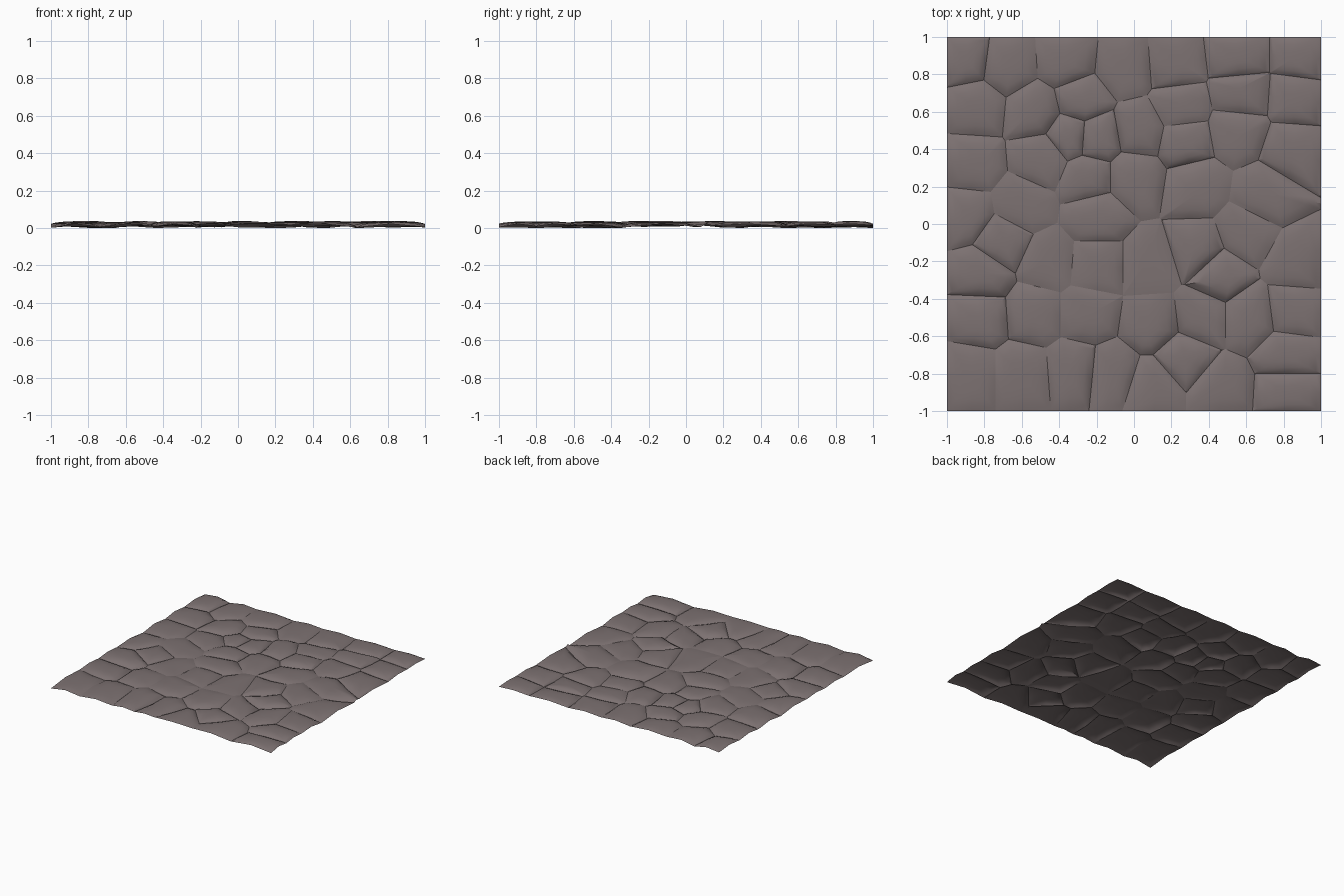
import bpy, random
from mathutils import Vector, noise

if "Cube" in bpy.data.objects:
    bpy.data.objects.remove(bpy.data.objects["Cube"])

random.seed(4)

# Stone centres across the square patch of rocky ground
SEEDS = [(-.9, .88), (-.68, .85), (-.36, .87), (-.05, .84), (.22, .86), (.55, .9), (.9, .9),
         (.57, .69), (.87, .67), (-.85, .63), (-.53, .6), (-.28, .66), (.25, .62),
         (-.34, .47), (-.2, .46), (.03, .5), (.27, .45), (.55, .5), (.85, .4),
         (-.49, .35), (-.25, .25), (-.87, .32), (0, .25), (.33, .2), (.7, .15),
         (-.6, .1), (-.9, .05), (-.2, .04), (-.7, -.09), (-.46, -.2), (-.2, -.22),
         (.08, -.22), (.34, -.14), (.46, -.27), (.6, -.05), (.87, -.2), (-.82, -.27),
         (-.83, -.5), (-.53, -.48), (-.25, -.48), (.1, -.53), (.36, -.5), (.62, -.5),
         (.85, -.47), (-.88, -.8), (-.6, -.8), (-.32, -.78), (-.12, -.8), (.1, -.87),
         (.27, -.72), (.46, -.88), (.82, -.7), (.82, -.9)]
SEEDS = [Vector(s) for s in SEEDS]
RINGS = [(1.0, 0.0), (.86, .46), (.66, .8), (.36, .97)]   # scale, rise of dome


def clip(poly, a, b):
    """Keep the part of a polygon nearer to a than to b."""
    n, mid = b - a, (a + b) / 2
    out = []
    for p, q in zip(poly, poly[1:] + poly[:1]):
        dp, dq = (p - mid).dot(n), (q - mid).dot(n)
        if dp <= 0:
            out.append(p)
        if dp * dq < 0:
            out.append(p + (q - p) * (dp / (dp - dq)))
    return out


def valley(p):
    """Height of the gaps between stones."""
    n = noise.noise(Vector((p.x * 4.3, p.y * 4.3, 2.7)))
    return min(.024, max(0.0, .010 + .022 * n))


verts, faces = [], []
for s in SEEDS:
    poly = [Vector(c) for c in ((-1, -1), (1, -1), (1, 1), (-1, 1))]
    for t in SEEDS:
        if t is not s:
            poly = clip(poly, s, t)
    # drop tiny edges and halve long ones for rounder outlines
    poly = [p for p, q in zip(poly, poly[1:] + poly[:1]) if (p - q).length > 1e-5]
    outline = []
    for p, q in zip(poly, poly[1:] + poly[:1]):
        outline += [p, (p + q) / 2]
    centre = sum(poly, Vector((0, 0))) / len(poly)
    top = random.uniform(.027, .038)
    base, n = len(verts), len(outline)
    for scale, rise in RINGS:
        for p in outline:
            xy = centre + (p - centre) * scale
            # domes reach the patch border so its rim is wavy
            v = valley(p)
            if max(abs(p.x), abs(p.y)) > .9999 and p not in poly:
                v = .022
            verts.append((xy.x, xy.y, v + (top - v) * rise))
    verts.append((centre.x, centre.y, top))
    for r in range(len(RINGS) - 1):
        for i in range(n):
            a, b = base + r * n + i, base + r * n + (i + 1) % n
            faces.append((a, b, b + n, a + n))
    last = base + (len(RINGS) - 1) * n
    for i in range(n):
        faces.append((last + i, last + (i + 1) % n, len(verts) - 1))

# Ground sheet
low = min(v[2] for v in verts)
verts = [(x, y, z - low) for x, y, z in verts]
mesh = bpy.data.meshes.new("rocky_ground")
mesh.from_pydata(verts, [], faces)
mat = bpy.data.materials.new("grey brown stone")
mat.diffuse_color = (.205, .168, .168, 1)
mat.use_nodes = True
mat.node_tree.nodes["Principled BSDF"].inputs["Base Color"].default_value = mat.diffuse_color
mesh.materials.append(mat)
ground = bpy.data.objects.new("rocky_ground", mesh)
bpy.context.collection.objects.link(ground)

# Smooth stones with creased gaps
bpy.context.view_layer.objects.active = ground
ground.select_set(True)
bpy.ops.object.shade_smooth_by_angle(angle=.6)
